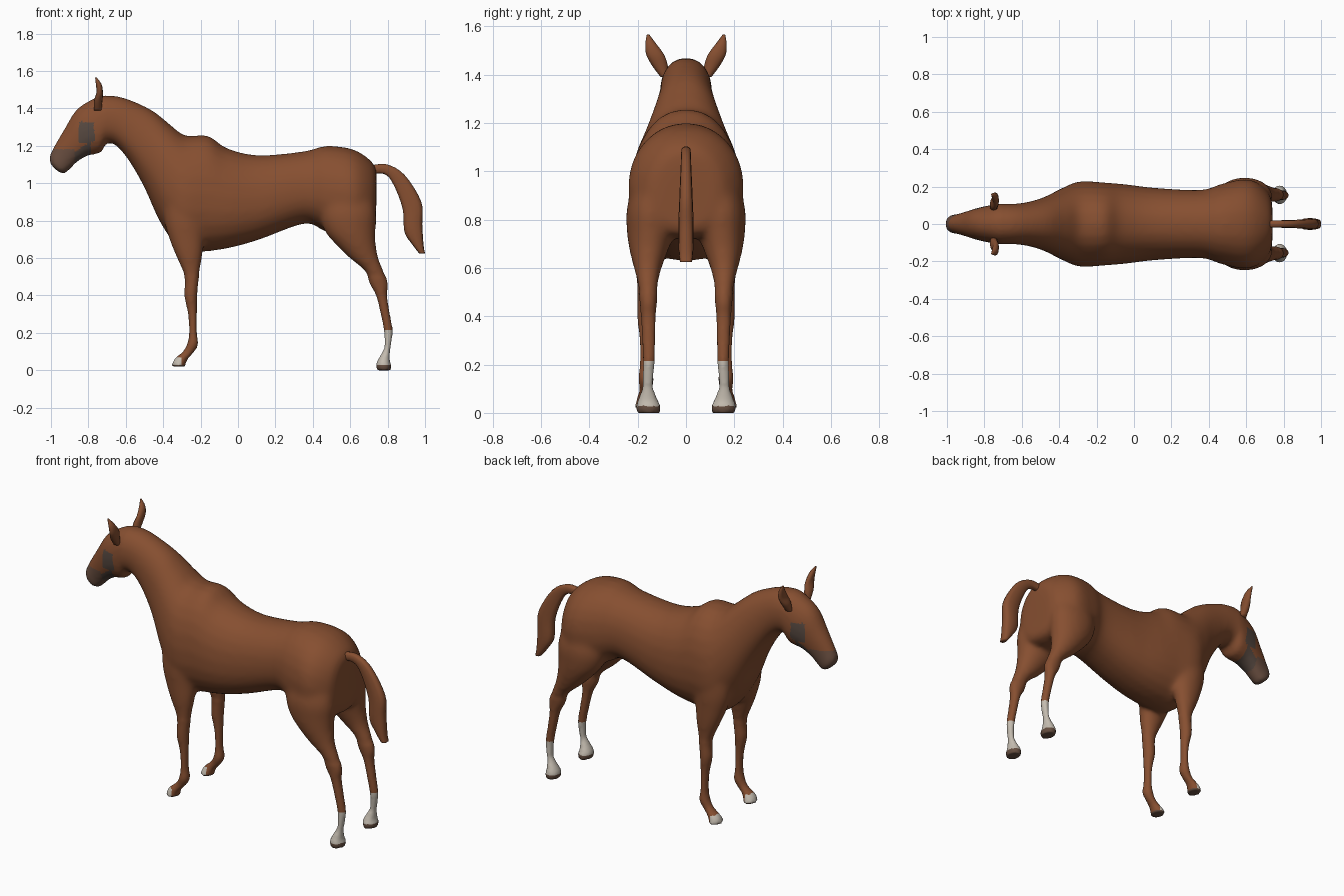
import bpy, bmesh, math
from mathutils import Vector

if "Cube" in bpy.data.objects:
    bpy.data.objects.remove(bpy.data.objects["Cube"])


def material(name, rgb):
    m = bpy.data.materials.new(name)
    m.diffuse_color = (*rgb, 1)
    m.use_nodes = True
    m.node_tree.nodes["Principled BSDF"].inputs["Base Color"].default_value = m.diffuse_color
    return m


COAT = material("chestnut coat", (0.24, 0.078, 0.03))
SOCK = material("white sock", (0.55, 0.50, 0.43))
HOOF = material("hoof horn", (0.13, 0.075, 0.05))
MUZZLE = material("muzzle", (0.14, 0.075, 0.05))
CHEEK = material("grey cheek", (0.095, 0.066, 0.052))


def spline(rows, steps):
    """Resample section rows along a Catmull-Rom curve."""
    out = []
    n = len(rows)
    for i in range(n - 1):
        a, b, c, d = (rows[max(0, min(n - 1, i + k))] for k in (-1, 0, 1, 2))
        for s in range(steps):
            t = s / steps
            out.append([0.5 * (2 * q + (r - p) * t + (2 * p - 5 * q + 4 * r - u) * t * t
                               + (3 * q - p - 3 * r + u) * t ** 3)
                        for p, q, r, u in zip(a, b, c, d)])
    out.append(list(rows[-1]))
    return out


def loft(bm, sections, sides=24, egg=0.0, power=1.0):
    """Skin closed rings; each section is (centre, half axis u, half axis v)."""
    rings = []
    for c, u, v in sections:
        ring = []
        for k in range(sides):
            a = 2 * math.pi * k / sides
            cu, sv = math.cos(a), math.sin(a)
            cu = math.copysign(abs(cu) ** power, cu) * (1 - egg * sv)
            sv = math.copysign(abs(sv) ** power, sv)
            ring.append(bm.verts.new(c + u * cu + v * sv))
        rings.append(ring)
    faces = [bm.faces.new(rings[0]), bm.faces.new(rings[-1][::-1])]
    for r, s in zip(rings, rings[1:]):
        for k in range(sides):
            j = (k + 1) % sides
            faces.append(bm.faces.new((r[k], s[k], s[j], r[j])))
    bmesh.ops.recalc_face_normals(bm, faces=faces)


def spine_sections(rows, steps=4):
    """Rows: top x, top z, bottom x, bottom z, half width."""
    res = []
    for xt, zt, xb, zb, w in spline(rows, steps):
        top, bot = Vector((xt, 0, zt)), Vector((xb, 0, zb))
        res.append(((top + bot) / 2, Vector((0, w, 0)), (top - bot) / 2))
    return res


def leg_sections(rows, side, steps=4):
    """Rows: z, front x, back x, inner y, outer y."""
    return [(Vector(((x0 + x1) / 2, side * (y0 + y1) / 2, z)),
             Vector(((x1 - x0) / 2, 0, 0)), Vector((0, (y1 - y0) / 2, 0)))
            for z, x0, x1, y0, y1 in spline(rows, steps)]


def make_object(name, bm, mats):
    me = bpy.data.meshes.new(name)
    bm.to_mesh(me)
    bm.free()
    for m in mats:
        me.materials.append(m)
    ob = bpy.data.objects.new(name, me)
    bpy.context.collection.objects.link(ob)
    return ob


def smooth(ob):
    for p in ob.data.polygons:
        p.use_smooth = True


# Torso, neck and head, from rump to muzzle
TRUNK = [
    (.742, 1.03, .738, .82, .06), (.725, 1.105, .725, .74, .16), (.62, 1.18, .62, .72, .238),
    (.47, 1.2, .47, .74, .215), (.36, 1.172, .36, .785, .182), (.11, 1.15, .12, .70, .193),
    (-.06, 1.188, -.03, .657, .212), (-.16, 1.255, -.17, .635, .222),
    (-.28, 1.255, -.30, .64, .228), (-.36, 1.312, -.41, .78, .19),
    (-.45, 1.385, -.50, .975, .145), (-.55, 1.435, -.58, 1.115, .118),
    (-.64, 1.465, -.65, 1.2, .108), (-.72, 1.468, -.70, 1.215, .107),
    (-.785, 1.445, -.735, 1.165, .102), (-.865, 1.39, -.805, 1.147, .086),
    (-.93, 1.285, -.86, 1.115, .067), (-.98, 1.2, -.895, 1.08, .054),
    (-1.007, 1.14, -.93, 1.053, .048), (-1.0, 1.1, -.965, 1.065, .03)]
FORELEG = [
    (.95, -.40, -.16, .06, .215), (.8, -.395, -.17, .06, .222), (.7, -.368, -.18, .08, .218),
    (.62, -.337, -.188, .10, .214), (.5, -.287, -.208, .125, .202), (.4, -.287, -.218, .13, .202),
    (.3, -.267, -.22, .138, .192), (.2, -.262, -.22, .138, .192), (.14, -.272, -.213, .133, .198),
    (.1, -.295, -.233, .138, .193), (.065, -.335, -.265, .133, .202),
    (.035, -.352, -.28, .12, .21), (.02, -.352, -.28, .12, .21)]
HINDLEG = [
    (1.0, .47, .70, .06, .20), (.85, .44, .737, .05, .245), (.75, .46, .737, .05, .245),
    (.68, .515, .737, .07, .236), (.6, .595, .752, .10, .217), (.53, .678, .78, .115, .2),
    (.46, .705, .802, .12, .192), (.4, .738, .797, .125, .187), (.3, .763, .812, .127, .182),
    (.21, .78, .827, .13, .178), (.13, .783, .817, .135, .18), (.1, .773, .813, .135, .182),
    (.05, .745, .812, .115, .2), (.025, .738, .82, .105, .207), (0, .743, .817, .108, .205)]

bm = bmesh.new()
loft(bm, spine_sections(TRUNK), egg=0.08, power=0.9)
for side in (-1, 1):
    loft(bm, leg_sections(FORELEG, side))
    loft(bm, leg_sections(HINDLEG, side))
body = make_object("body_head_and_legs", bm, [])

# Fuse the volumes into one skin
mod = body.modifiers.new("fuse", 'REMESH')
mod.mode = 'VOXEL'
mod.voxel_size = 0.011
fused = bpy.data.meshes.new_from_object(
    body.evaluated_get(bpy.context.evaluated_depsgraph_get()))
body.modifiers.clear()
body.data = fused

# Blend the muscle joins, leaving the slim lower legs alone
bm = bmesh.new()
bm.from_mesh(fused)
soft = [v for v in bm.verts if v.co.z > 0.5 and v.co.x > -0.7]
for _ in range(12):
    bmesh.ops.smooth_vert(bm, verts=soft, factor=0.5,
                          use_axis_x=True, use_axis_y=True, use_axis_z=True)
bmesh.ops.smooth_vert(bm, verts=bm.verts, factor=0.5,
                      use_axis_x=True, use_axis_y=True, use_axis_z=True)
bm.to_mesh(fused)
bm.free()
fused.materials.clear()
for m in (COAT, SOCK, HOOF, MUZZLE, CHEEK):
    fused.materials.append(m)


def coat_region(c):
    x, y, z = c
    if z < 0.03:
        return 2
    if x > 0.5 and z < 0.21 or x < -0.305 and z < 0.07:
        return 1
    if x < -0.87 and z < 1.18:
        return 3
    if -0.85 < x < -0.77 and 1.22 < z < 1.33 and abs(y) > 0.04:
        return 4
    if -0.9 < x < -0.79 and z < 1.23 and z < 1.17 + 0.7 * (x + 0.87):
        return 4
    return 0


for p in fused.polygons:
    p.material_index = coat_region(p.center)
smooth(body)

# Tail
bm = bmesh.new()
loft(bm, spine_sections([
    (.69, 1.09, .69, 1.045, .02), (.79, 1.102, .78, 1.05, .02), (.89, 1.045, .83, .995, .022),
    (.98, .9, .88, .865, .028), (.985, .78, .89, .74, .032),
    (.992, .67, .93, .675, .03), (1.0, .625, .968, .625, .025)]), 12, power=0.75)
smooth(make_object("tail", bm, [COAT]))

# Ears
EAR = [(1.39, -.77, -.73, .07, .105), (1.44, -.77, -.725, .076, .142),
       (1.485, -.757, -.722, .092, .165), (1.53, -.76, -.73, .125, .168),
       (1.566, -.764, -.756, .152, .162)]
for side, label in ((-1, "right"), (1, "left")):
    bm = bmesh.new()
    loft(bm, leg_sections(EAR, side), 12)
    smooth(make_object(label + "_ear", bm, [COAT]))
